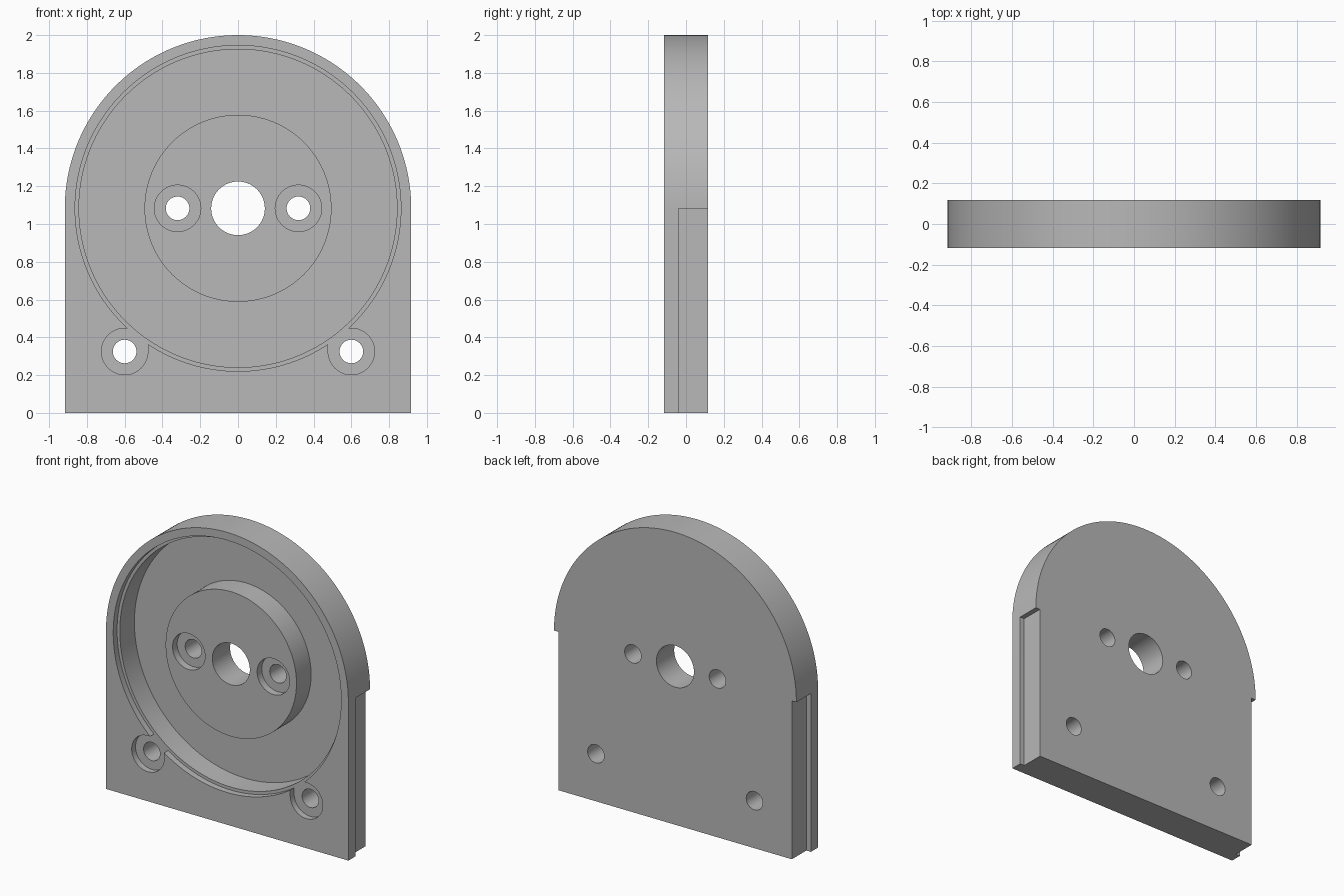
import bpy
import bmesh
from math import pi, cos, sin, radians

if "Cube" in bpy.data.objects:
    bpy.data.objects.remove(bpy.data.objects["Cube"], do_unlink=True)

R = 0.917            # arch radius, also half the width
CZ = 2.0 - R         # height of the arch centre
HALF = 0.117         # half the thickness
FRONT = -HALF
LEDGE = FRONT + 0.042    # depth shared by the lip, boss face and corner recesses
FLOOR = HALF - 0.034     # pocket floor
OUT = 0.3                # overshoot for cutters


def cylinder(name, x, z, r, y0, y1, sides=64):
    bpy.ops.mesh.primitive_cylinder_add(
        vertices=sides, radius=r, depth=y1 - y0,
        location=(x, (y0 + y1) / 2, z), rotation=(pi / 2, 0, 0))
    bpy.context.object.name = name
    return bpy.context.object


def box(name, x0, x1, y0, y1, z0, z1):
    bpy.ops.mesh.primitive_cube_add(
        size=1, location=((x0 + x1) / 2, (y0 + y1) / 2, (z0 + z1) / 2))
    ob = bpy.context.object
    ob.name = name
    ob.scale = (abs(x1 - x0), y1 - y0, z1 - z0)
    return ob


def combine(target, tool, operation="DIFFERENCE"):
    tool.hide_render = True
    bpy.context.view_layer.update()
    mod = target.modifiers.new(tool.name, "BOOLEAN")
    mod.operation = operation
    mod.solver = "EXACT"
    mod.object = tool
    bpy.context.view_layer.objects.active = target
    bpy.ops.object.modifier_apply(modifier=mod.name)
    bpy.data.objects.remove(tool, do_unlink=True)


# Arched plate: profile extruded through the thickness
steps = 96
outline = [(-R, 0), (R, 0)]
outline += [(R * cos(pi * i / steps), CZ + R * sin(pi * i / steps)) for i in range(steps + 1)]
bm = bmesh.new()
face = bm.faces.new([bm.verts.new((x, FRONT, z)) for x, z in outline])
grown = bmesh.ops.extrude_face_region(bm, geom=[face])
moved = [v for v in grown["geom"] if isinstance(v, bmesh.types.BMVert)]
bmesh.ops.translate(bm, verts=moved, vec=(0, 2 * HALF, 0))
bmesh.ops.recalc_face_normals(bm, faces=bm.faces)
mesh = bpy.data.meshes.new("housing_plate")
bm.to_mesh(mesh)
bm.free()
plate = bpy.data.objects.new("housing_plate", mesh)
bpy.context.collection.objects.link(plate)

# Side rebates behind the front flange
for s in (-1, 1):
    combine(plate, box("side_rebate", s * (R - 0.034), s * (R + 0.2), -0.04, OUT, -0.2, CZ))

# Round pocket with a shallow lip, and the raised central boss
combine(plate, cylinder("pocket", 0, CZ, 0.842, -OUT, FLOOR, 160))
combine(plate, cylinder("lip", 0, CZ, 0.8625, -OUT, LEDGE, 160))
combine(plate, cylinder("boss", 0, CZ, 0.495, LEDGE, FLOOR + 0.015, 128), "UNION")
combine(plate, cylinder("shaft_hole", 0, CZ, 0.142, -OUT, OUT))

# Counterbored screw holes in the boss and the lower corners
RECESS, HOLE = 0.123, 0.0625
for s in (-1, 1):
    combine(plate, cylinder("boss_recess", s * 0.32, CZ, RECESS, -OUT, LEDGE + 0.05))
    combine(plate, cylinder("boss_screw_hole", s * 0.32, CZ, HOLE, -OUT, OUT, 48))
    x, z = 0.6, 0.325
    combine(plate, cylinder("corner_recess", s * x, z, RECESS, -OUT, LEDGE))
    combine(plate, box("corner_relief", s * (x - RECESS), s * x, -OUT, LEDGE, z, z + RECESS))
    combine(plate, cylinder("corner_screw_hole", s * x, z, HOLE, -OUT, OUT, 48))

# Single grey finish
grey = bpy.data.materials.new("plain_grey")
grey.use_nodes = True
colour = (0.48, 0.48, 0.48, 1)
grey.diffuse_color = colour
grey.node_tree.nodes["Principled BSDF"].inputs["Base Color"].default_value = colour
plate.data.materials.clear()
plate.data.materials.append(grey)

bpy.ops.object.select_all(action="DESELECT")
plate.select_set(True)
bpy.context.view_layer.objects.active = plate
bpy.ops.object.shade_smooth_by_angle(angle=radians(30))
